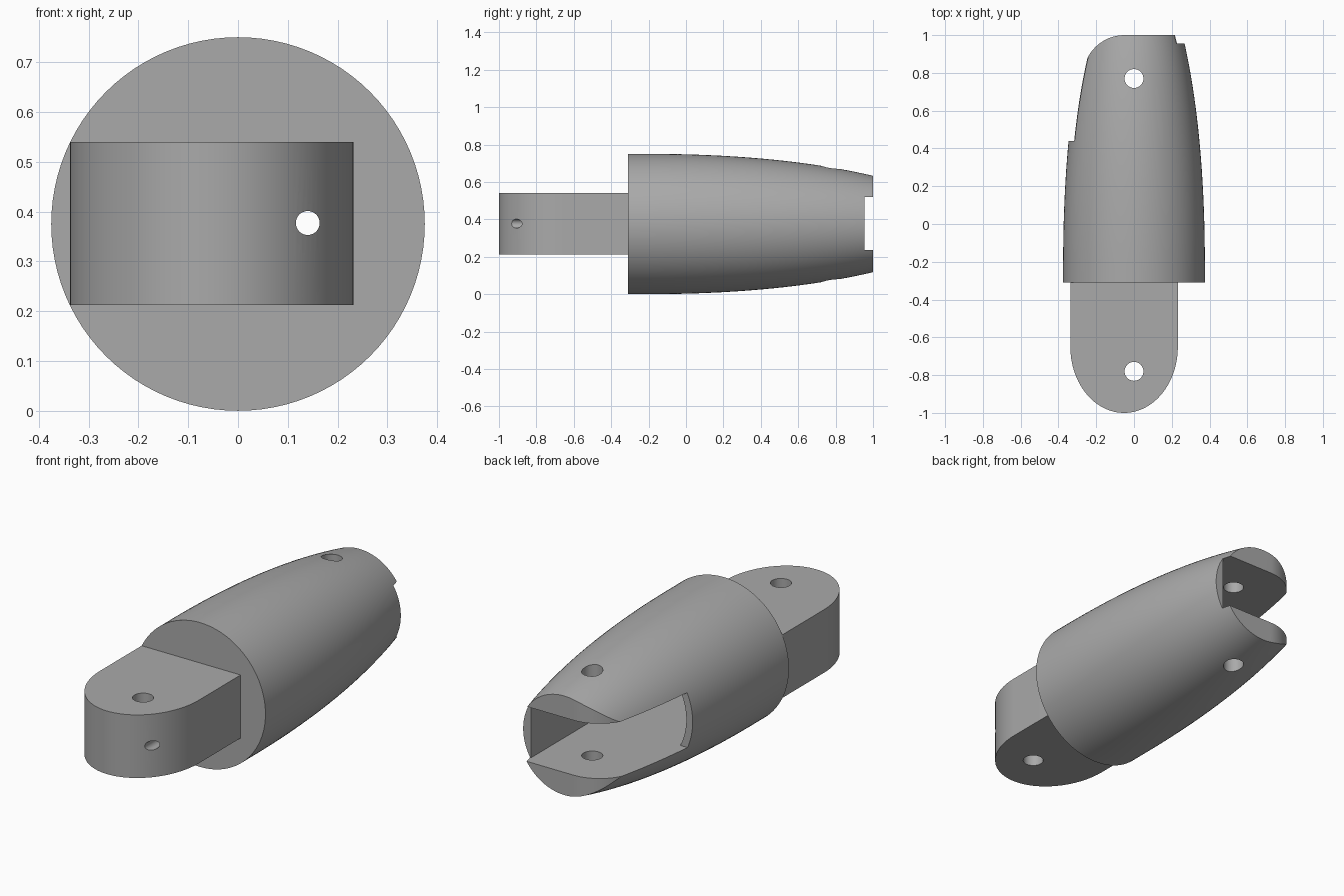
import bpy, bmesh
from math import pi, sin, cos, sqrt
from mathutils import Matrix, Vector

cube = bpy.data.objects.get("Cube")
if cube:
    bpy.data.objects.remove(cube, do_unlink=True)

AXIS_Z = 0.375
SLOT = (0.235, 0.52)     # bottom and top of the joint slot

grey = bpy.data.materials.new("light grey")
grey.use_nodes = True
colour = (0.4, 0.4, 0.4, 1)
grey.diffuse_color = colour
grey.node_tree.nodes["Principled BSDF"].inputs["Base Color"].default_value = colour


def add_object(name, bm):
    bmesh.ops.recalc_face_normals(bm, faces=bm.faces)
    mesh = bpy.data.meshes.new(name)
    bm.to_mesh(mesh)
    bm.free()
    mesh.materials.append(grey)
    obj = bpy.data.objects.new(name, mesh)
    bpy.context.collection.objects.link(obj)
    return obj


def prism(name, outline, low, high, axis="z"):
    """Extrude a plan (x, y) along z, or a section (x, z) along y."""
    bm = bmesh.new()
    place = (lambda a, b: (a, b, low)) if axis == "z" else (lambda a, b: (a, low, b))
    step = Vector((0, 0, high - low) if axis == "z" else (0, high - low, 0))
    face = bm.faces.new([bm.verts.new(place(a, b)) for a, b in outline])
    out = bmesh.ops.extrude_face_region(bm, geom=[face])
    bmesh.ops.translate(bm, vec=step, verts=[v for v in out["geom"] if isinstance(v, bmesh.types.BMVert)])
    return add_object(name, bm)


def rect(x0, x1, y0, y1):
    return [(x0, y0), (x1, y0), (x1, y1), (x0, y1)]


def arc(cx, cy, rx, ry, start, end, n=32):
    return [(cx + rx * cos(start + (end - start) * i / n),
             cy + ry * sin(start + (end - start) * i / n)) for i in range(n + 1)]


def circle(cx, cy, r):
    return arc(cx, cy, r, r, 0, 2 * pi, 40)[:-1]


def carve(target, cutters):
    bpy.context.view_layer.objects.active = target
    for cutter in cutters:
        cutter.hide_render = True
        mod = target.modifiers.new(cutter.name, "BOOLEAN")
        mod.operation, mod.solver, mod.object = "DIFFERENCE", "EXACT", cutter
        bpy.ops.object.modifier_apply(modifier=mod.name)
        bpy.data.objects.remove(cutter, do_unlink=True)


def smooth(obj):
    bpy.ops.object.select_all(action="DESELECT")
    obj.select_set(True)
    bpy.context.view_layer.objects.active = obj
    bpy.ops.object.shade_smooth_by_angle(angle=0.45)


def radius(y):
    t = y + 0.2
    return 0.375 if t < 0 else 0.375 - 0.065 * t**2 - 0.0115 * t**4


# Tapered round body, lofted along y
bm = bmesh.new()
rings = []
for i in range(25):
    y = -0.31 + 1.31 * i / 24
    rings.append([bm.verts.new((x, y, z)) for x, z in arc(0, AXIS_Z, radius(y), radius(y), 0, 2 * pi, 96)[:-1]])
for a, b in zip(rings, rings[1:]):
    for j in range(96):
        k = (j + 1) % 96
        bm.faces.new((a[j], a[k], b[k], b[j]))
bm.faces.new(rings[0])
bm.faces.new(rings[-1])
body = add_object("finger_body", bm)

# Deep pocket behind the slot, leaving a thin curved shell at its right
half = (SLOT[1] - SLOT[0]) / 2
mid = (SLOT[0] + SLOT[1]) / 2
sweep = sin_half = half / 0.31
pocket = [(0.222, SLOT[1])]
for i in range(17):
    dz = half - 2 * half * i / 16
    pocket.append((-sqrt(0.31**2 - dz**2), mid + dz))
pocket.append((0.222, SLOT[0]))

# Rounded outer corner of the two prongs
corner = arc(-0.05, 0.78, 0.22, 0.22, pi / 2, pi) + [(-0.5, 0.78), (-0.5, 1.1), (-0.05, 1.1)]

carve(body, [
    prism("slot_cutter", rect(-0.5, 0.222, 0.44, 1.1), *SLOT),
    prism("notch_cutter", rect(0.1, 0.5, 0.955, 1.1), *SLOT),
    prism("pocket_cutter", pocket, -0.15, 0.5, "y"),
    prism("corner_cutter", corner, -0.1, 0.9),
    prism("pin_hole_cutter", circle(0, 0.77, 0.05), -0.1, 0.9),
    prism("cord_hole_cutter", circle(0.14, 0.377, 0.024), -0.4, 0.3, "y"),
])
smooth(body)

# Hinge tongue with an elliptical tip
plan = [(0.232, -0.3), (-0.337, -0.3)] + arc(-0.0525, -0.65, 0.2845, 0.35, pi, 2 * pi, 64)
tongue = prism("hinge_tongue", plan, 0.212, 0.54)
carve(tongue, [
    prism("pin_hole_cutter", circle(0, -0.78, 0.05), -0.1, 0.9),
    prism("cord_hole_cutter", circle(0.14, 0.377, 0.024), -1.1, -0.2, "y"),
])
smooth(tongue)
